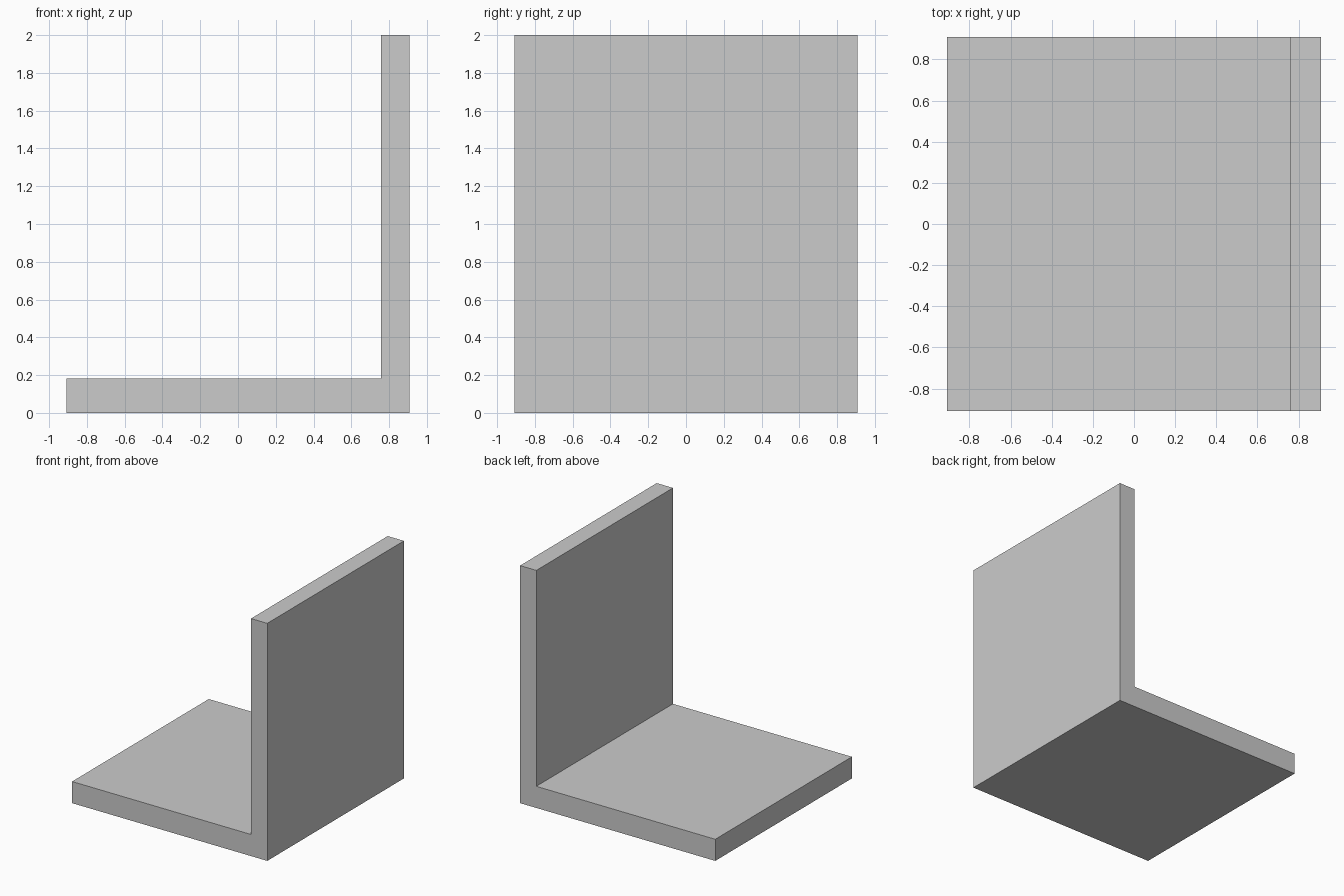
import bpy, bmesh
from mathutils import Vector

if "Cube" in bpy.data.objects:
    bpy.data.objects.remove(bpy.data.objects["Cube"])

HALF = 0.909      # half width and half depth
HEIGHT = 2.0
WALL_X = 0.758    # inner face of the wall
FLOOR_Z = 0.182   # top of the floor slab

# L-shaped profile in the xz plane
profile = [(-HALF, 0), (HALF, 0), (HALF, HEIGHT),
           (WALL_X, HEIGHT), (WALL_X, FLOOR_Z), (-HALF, FLOOR_Z)]

# Floor and wall as one piece, extruded from front to back
bm = bmesh.new()
face = bm.faces.new([bm.verts.new((x, -HALF, z)) for x, z in profile])
result = bmesh.ops.extrude_face_region(bm, geom=[face], use_keep_orig=True)
back = [v for v in result["geom"] if isinstance(v, bmesh.types.BMVert)]
bmesh.ops.translate(bm, verts=back, vec=Vector((0, 2 * HALF, 0)))
bmesh.ops.recalc_face_normals(bm, faces=bm.faces[:])

mesh = bpy.data.meshes.new("floor_and_wall")
bm.to_mesh(mesh)
bm.free()
bpy.context.collection.objects.link(bpy.data.objects.new("floor_and_wall", mesh))
